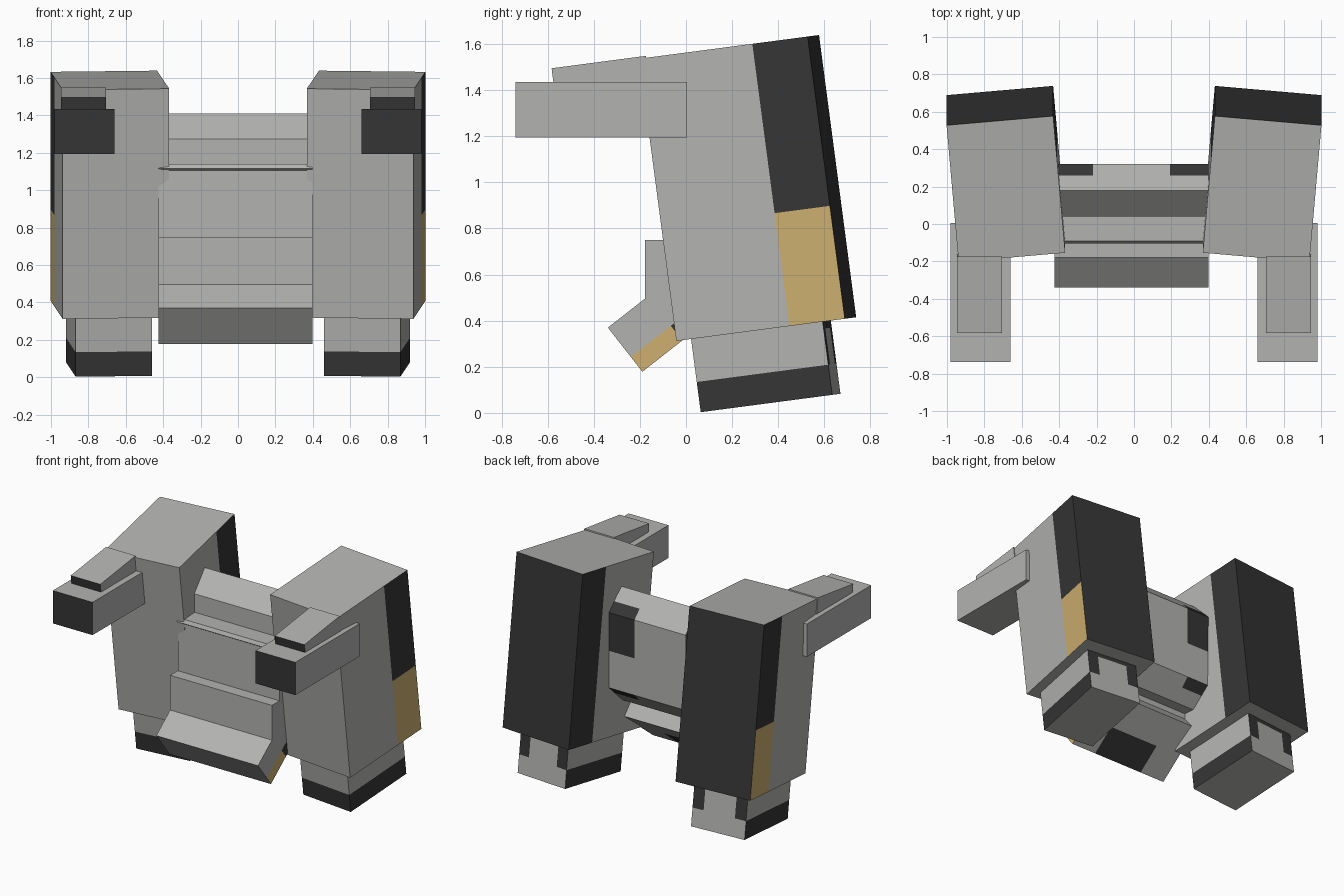
import bpy, bmesh
from math import radians
from mathutils import Matrix, Vector

cube = bpy.data.objects.get("Cube")
if cube:
    bpy.data.objects.remove(cube, do_unlink=True)


def material(name, color):
    mat = bpy.data.materials.new(name)
    mat.use_nodes = True
    mat.diffuse_color = (*color, 1)
    mat.node_tree.nodes["Principled BSDF"].inputs["Base Color"].default_value = (*color, 1)
    return mat


MATERIALS = [material("light grey", (.45, .45, .44)),
             material("charcoal", (.036, .036, .036)),
             material("tan gold", (.61, .43, .16))]
GREY, DARK, GOLD = range(3)
TILT = Matrix.Rotation(radians(7.5), 4, 'X')


def prism(name, outline, x0, x1, matrix=Matrix(), cuts=(), rule=None):
    """Extrude a (y, z) outline along x, cut it at planes and colour it by rule."""
    bm = bmesh.new()
    face = bm.faces.new([bm.verts.new((x0, y, z)) for y, z in outline])
    grown = bmesh.ops.extrude_face_region(bm, geom=[face])["geom"]
    moved = [v for v in grown if isinstance(v, bmesh.types.BMVert)]
    bmesh.ops.translate(bm, verts=moved, vec=(x1 - x0, 0, 0))
    for axis, value in cuts:
        normal = Vector([float(a == axis) for a in "xyz"])
        bmesh.ops.bisect_plane(bm, geom=bm.verts[:] + bm.edges[:] + bm.faces[:],
                               plane_co=normal * value, plane_no=normal)
    bmesh.ops.recalc_face_normals(bm, faces=bm.faces[:])
    if rule:
        for f in bm.faces:
            f.material_index = rule(f.calc_center_median(), f.normal)
    mesh = bpy.data.meshes.new(name)
    bm.to_mesh(mesh)
    bm.free()
    for mat in MATERIALS:
        mesh.materials.append(mat)
    obj = bpy.data.objects.new(name, mesh)
    obj.matrix_world = matrix
    bpy.context.collection.objects.link(obj)
    return obj


def box(name, x, y, z, **options):
    outline = [(y[0], z[0]), (y[1], z[0]), (y[1], z[1]), (y[0], z[1])]
    return prism(name, outline, x[0], x[1], **options)


# Colour rules
def leg_rule(c, n):
    if abs(n.z) > .9:
        return GREY
    if n.y > .9:
        return DARK if c.z > .132 and (abs(c.x) > .12 or c.z > .29) else GREY
    return DARK if c.z < .132 else GREY


def front_rule(c, n):
    return DARK if n.y < -.9 else GREY


def skirt_rule(c, n):
    if abs(n.x) > .9 and c.z < -.162:
        return GOLD if c.y < .22 else DARK
    return DARK if n.z < -.9 and abs(c.x) < .206 and c.y < .22 else GREY


def torso_rule(c, n):
    corner = n.y > .5 and abs(c.x) > .206 and c.y > .26
    return DARK if corner and (c.z > .99 or c.z < .72) else GREY


# Side towers, feet and forward arms, one set per side
for side, label in ((1, "left"), (-1, "right")):
    turn = TILT @ Matrix.Rotation(radians(-5 * side), 4, 'Z')

    def tower_rule(c, n):
        if n.y > .9:
            return DARK
        if abs(n.x) > .9 and c.y > .127:
            return GOLD if n.x * side > 0 and c.z < -.741 else DARK
        return GREY

    box(label + "_tower", (-.286, .286), (-.37, .37), (-1.235, 0),
        matrix=Matrix.Translation((.685 * side, .187, 1.588)) @ turn,
        cuts=[("y", .127), ("z", -.741)], rule=tower_rule)
    box(label + "_foot", (-.205, .205), (-.289, .289), (0, .4),
        matrix=Matrix.Translation((.689 * side, .367, .043)) @ turn,
        cuts=[("z", .132), ("z", .29), ("x", -.12), ("x", .12)], rule=leg_rule)
    box(label + "_arm", (-.161, .161), (-.739, .005), (1.195, 1.435),
        matrix=Matrix.Translation((.821 * side, 0, 0)), rule=front_rule)
    box(label + "_arm_cover", (-.12, .12), (-.206, .206), (-.16, 0),
        matrix=Matrix.Translation((.826 * side, -.379, 1.522)) @ TILT, rule=front_rule)

# Central torso with ridged top, ledge and rear corner patches
HALF = .412
CENTRE = Matrix.Translation((-.0125, 0, 0))
torso_outline = [(.18, 1.41), (.04, 1.275), (.04, 1.14), (-.092, 1.14), (-.105, 1.115),
                 (-.09, 1.105), (-.09, .58), (.18, .58), (.32, .72), (.32, 1.27)]
prism("torso", torso_outline, -HALF, HALF, matrix=CENTRE,
      cuts=[("x", -.206), ("x", .206), ("y", .26), ("z", .99)], rule=torso_rule)
box("belly", (-HALF, HALF), (-.178, .1), (.48, .75), matrix=CENTRE)

# Angled skirt below the belly
box("skirt", (-HALF, HALF), (0, .45), (-.243, 0),
    matrix=CENTRE @ Matrix.Translation((0, -.339, .37)) @ Matrix.Rotation(radians(38), 4, 'X'),
    cuts=[("x", -.206), ("x", .206), ("y", .22), ("z", -.162)], rule=skirt_rule)
